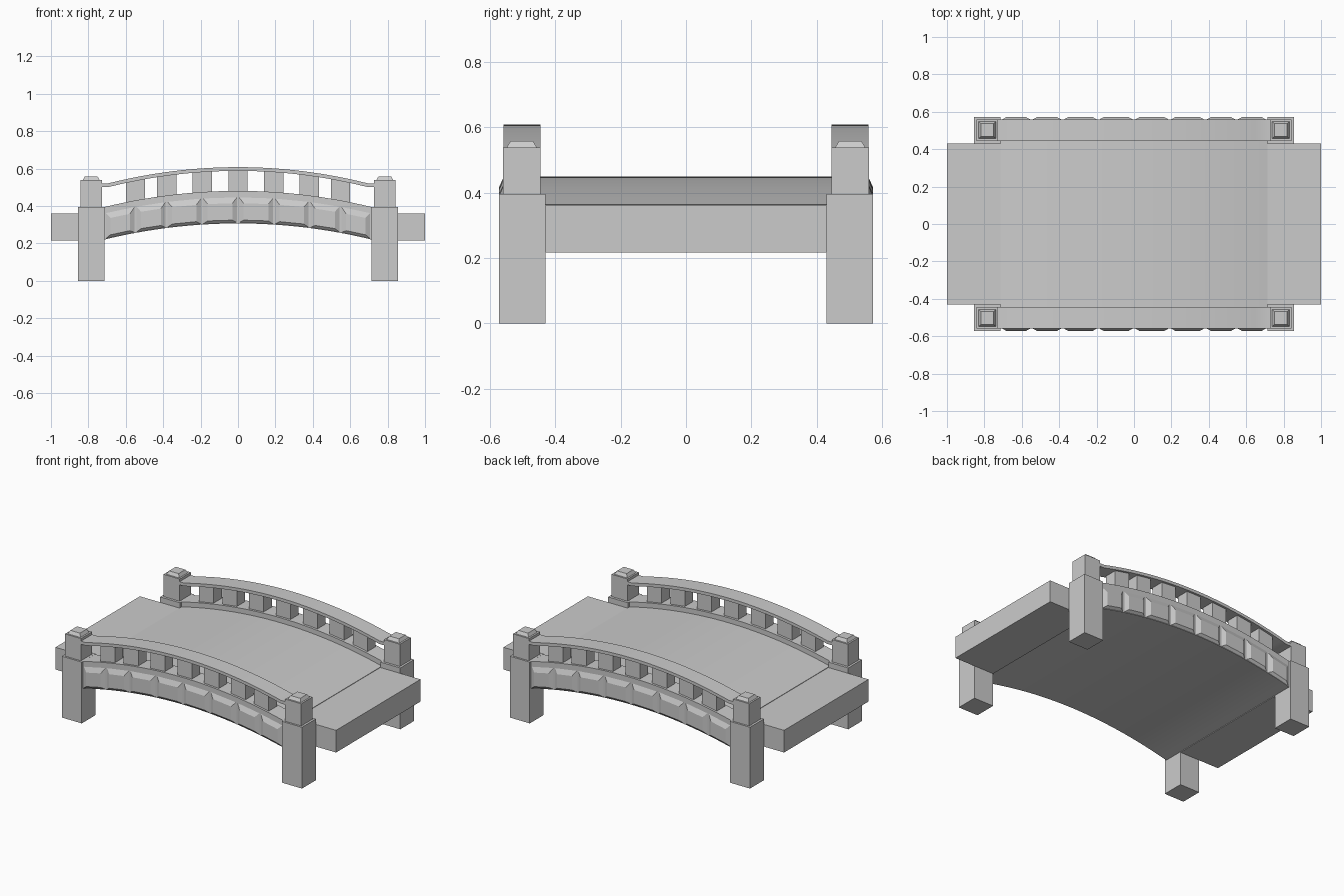
import bpy, bmesh, math

if "Cube" in bpy.data.objects:
    bpy.data.objects.remove(bpy.data.objects["Cube"])

SPAN = 0.714               # half width of the arch
FACES = [(0, 3, 2, 1), (4, 5, 6, 7), (0, 1, 5, 4), (1, 2, 6, 5), (2, 3, 7, 6), (3, 0, 4, 7)]


def sag(x):
    return -0.169 * x * x


def finish(name, bm, mirror=(False, False), smooth=False):
    bmesh.ops.recalc_face_normals(bm, faces=bm.faces)
    me = bpy.data.meshes.new(name)
    bm.to_mesh(me)
    bm.free()
    ob = bpy.data.objects.new(name, me)
    bpy.context.collection.objects.link(ob)
    if any(mirror):
        m = ob.modifiers.new("mirror", 'MIRROR')
        m.use_axis = (mirror[0], mirror[1], False)
        m.use_mirror_merge = False
    if smooth:
        bpy.ops.object.select_all(action='DESELECT')
        ob.select_set(True)
        bpy.context.view_layer.objects.active = ob
        bpy.ops.object.shade_smooth_by_angle(angle=math.radians(20))
    return ob


def hexa(bm, corners):
    vs = [bm.verts.new(c) for c in corners]
    for f in FACES:
        bm.faces.new([vs[i] for i in f])


def frustum(bm, cx, cy, a, b, z0, z1):
    hexa(bm, [(cx + sx * h, cy + sy * h, z) for h, z in ((a, z0), (b, z1))
              for sx, sy in ((-1, -1), (1, -1), (1, 1), (-1, 1))])


def ribbon(name, xs, top, bottom, y0, y1, mirror=False):
    # curved slab: side profile extruded along y
    bm = bmesh.new()
    rings = [[bm.verts.new(p) for p in ((x, y0, bottom(x)), (x, y1, bottom(x)),
                                        (x, y1, top(x)), (x, y0, top(x)))] for x in xs]
    for a, b in zip(rings, rings[1:]):
        for i in range(4):
            j = (i + 1) % 4
            bm.faces.new((a[i], a[j], b[j], b[i]))
    bm.faces.new(rings[0])
    bm.faces.new(rings[-1][::-1])
    return finish(name, bm, (False, mirror), True)


xs = [-SPAN + 2 * SPAN * i / 32 for i in range(33)]

# arched deck and raised side curbs
ribbon("arched_deck", xs, lambda x: 0.449 + sag(x), lambda x: 0.307 + sag(x), -0.445, 0.445)
ribbon("side_curb", xs, lambda x: 0.481 + sag(x), lambda x: 0.307 + sag(x), -0.558, -0.445, True)

# handrails with short flat ends
rail_xs = [-0.735] + [-0.695 + 1.39 * i / 32 for i in range(33)] + [0.735]


def rail_top(x):
    return 0.608 - 0.18 * min(abs(x), 0.695) ** 2


ribbon("handrail", rail_xs, rail_top, lambda x: rail_top(x) - 0.02, -0.558, -0.445, True)

# flat end slabs
bm = bmesh.new()
hexa(bm, [(x, y, z) for z in (0.217, 0.36)
          for x, y in ((SPAN, -0.43), (1, -0.43), (1, 0.43), (SPAN, 0.43))])
finish("end_slab", bm, (True, False))

# corner posts: pier, upper post and tapered cap
for name, a, b, z0, z1 in (("pier", 0.071, 0.071, 0, 0.395),
                           ("upper_post", 0.057, 0.057, 0.395, 0.538),
                           ("post_cap", 0.046, 0.034, 0.538, 0.558)):
    bm = bmesh.new()
    frustum(bm, 0.785, 0.5 if name == "pier" else 0.502, a, b, z0, z1)
    finish(name, bm, (True, True))

# balusters, standing over the joints between stone panels
joints = [0, 0.192, 0.382, 0.548, 0.712]
bm = bmesh.new()
for x in sorted({s * j for j in joints[:4] for s in (-1, 1)}):
    hw, lo, hi = 0.052, lambda q: 0.475 + sag(q), lambda q: rail_top(q) - 0.012
    hexa(bm, [(q, y, f(q)) for f in (lo, hi)
              for q, y in ((x - hw, -0.544), (x + hw, -0.544), (x + hw, -0.46), (x - hw, -0.46))])
finish("balusters", bm, (False, True))

# bevelled stone panels along the outer faces
bm = bmesh.new()
for x0, x1 in zip(joints, joints[1:]):
    a, b = x0 + 0.002, x1 - 0.002
    hexa(bm, [(x, y, h + sag(x)) for y, i, lo, hi in ((-0.556, 0, 0.309, 0.451),
                                                     (-0.572, 0.028, 0.325, 0.415))
              for x, h in ((a + i, lo), (b - i, lo), (b - i, hi), (a + i, hi))])
finish("stone_panels", bm, (True, True))
